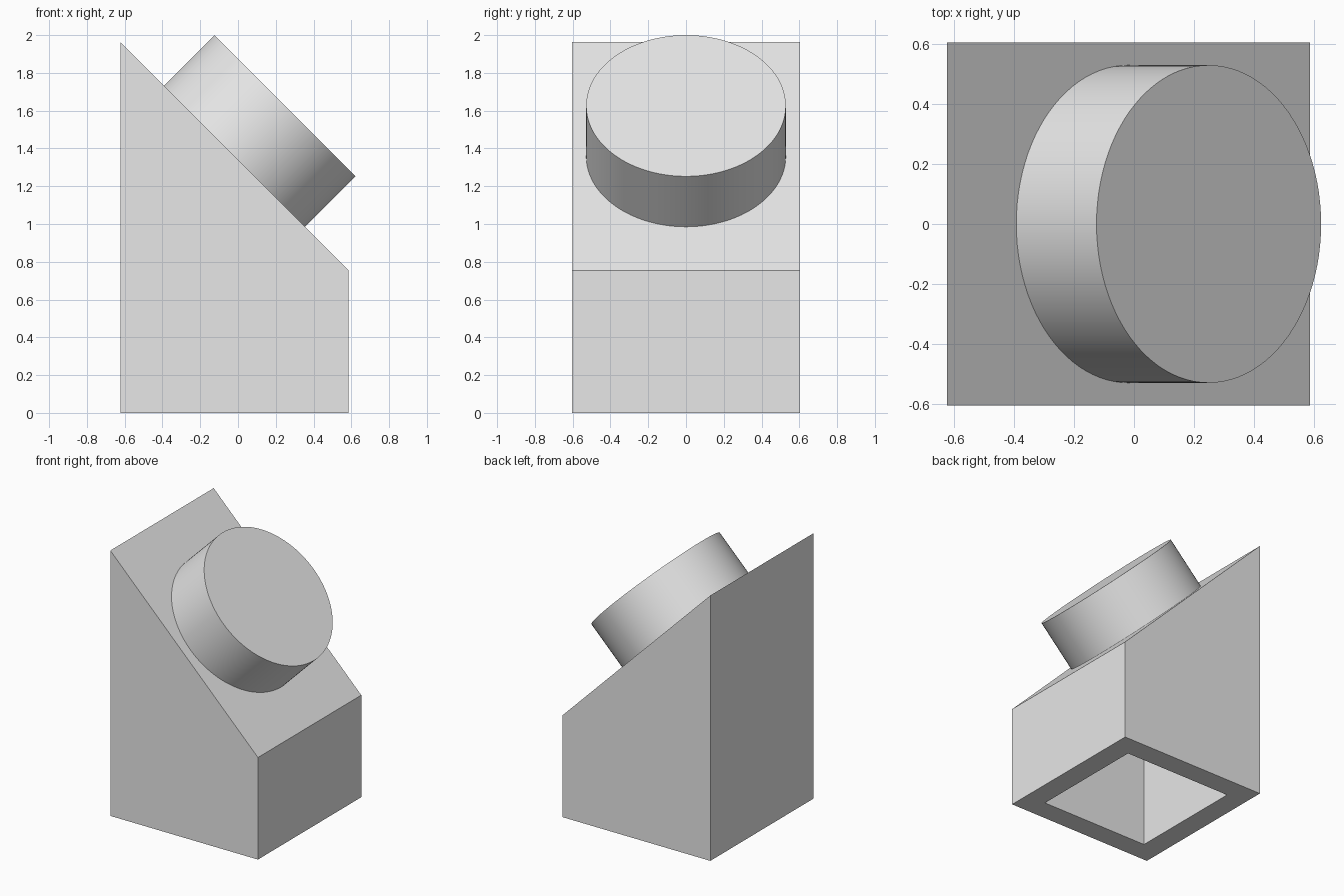
import bpy
import bmesh
from math import pi
from mathutils import Matrix, Vector

cube = bpy.data.objects.get("Cube")
if cube:
    bpy.data.objects.remove(cube, do_unlink=True)

HALF = 0.604          # half width of the block
LOW, HIGH = 0.755, 1.963
SHIFT = -0.018        # block offset that centres the whole model
HOLE = 0.3776         # half width of the square socket
DEPTH = 0.755
RADIUS, THICK = 0.5286, 0.3776
SINK = 0.02           # overlap of the disc into the block

grey = bpy.data.materials.new("light grey")
colour = (0.8, 0.8, 0.8, 1)
grey.diffuse_color = colour
grey.use_nodes = True
grey.node_tree.nodes["Principled BSDF"].inputs["Base Color"].default_value = colour


def make_object(name, bm):
    bmesh.ops.recalc_face_normals(bm, faces=bm.faces)
    mesh = bpy.data.meshes.new(name)
    bm.to_mesh(mesh)
    bm.free()
    mesh.materials.append(grey)
    obj = bpy.data.objects.new(name, mesh)
    bpy.context.collection.objects.link(obj)
    return obj


# Wedge block: side profile extruded along y, then a socket inset in its base
bm = bmesh.new()
profile = [(-HALF, 0), (HALF, 0), (HALF, LOW), (-HALF, HIGH)]
side = bm.faces.new([bm.verts.new((x + SHIFT, -HALF, z)) for x, z in profile])
extruded = bmesh.ops.extrude_face_region(bm, geom=[side])["geom"]
bmesh.ops.translate(bm, vec=(0, 2 * HALF, 0),
                    verts=[v for v in extruded if isinstance(v, bmesh.types.BMVert)])
bmesh.ops.recalc_face_normals(bm, faces=bm.faces)
base = min(bm.faces, key=lambda f: f.calc_center_median().z)
bmesh.ops.inset_region(bm, faces=[base], thickness=HALF - HOLE)
socket = bmesh.ops.extrude_discrete_faces(bm, faces=[base])["faces"][0]
bmesh.ops.translate(bm, vec=(0, 0, DEPTH), verts=socket.verts)
make_object("wedge_block", bm)

# Round disc standing on the slope
bm = bmesh.new()
bmesh.ops.create_cone(bm, cap_ends=True, segments=96, radius1=RADIUS,
                      radius2=RADIUS, depth=THICK + SINK)
disc = make_object("round_disc", bm)
normal = Vector((1, 0, 1)).normalized()
centre = Vector((SHIFT, 0, (LOW + HIGH) / 2)) + normal * (THICK - SINK) / 2
disc.data.transform(Matrix.Translation(centre) @ Matrix.Rotation(pi / 4, 4, "Y"))
bpy.ops.object.select_all(action="DESELECT")
disc.select_set(True)
bpy.context.view_layer.objects.active = disc
bpy.ops.object.shade_smooth_by_angle(angle=pi / 6)
